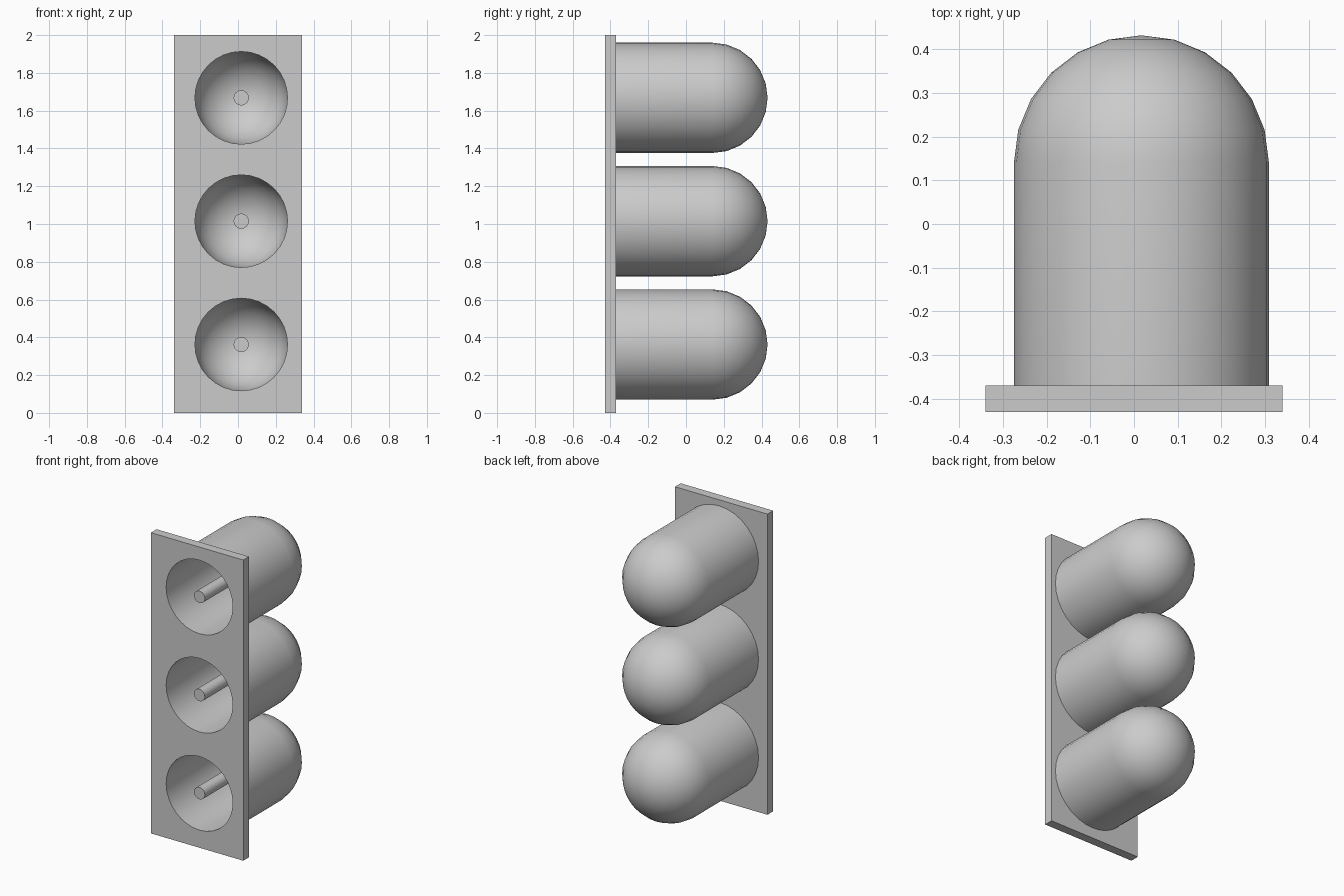
import bpy
import bmesh
from math import sin, cos, pi, radians
from mathutils import Matrix, Vector

cube = bpy.data.objects.get("Cube")
if cube:
    bpy.data.objects.remove(cube, do_unlink=True)

grey = bpy.data.materials.new("light_grey")
grey.use_nodes = True
grey.diffuse_color = (0.6, 0.6, 0.6, 1)
grey.node_tree.nodes["Principled BSDF"].inputs["Base Color"].default_value = (0.6, 0.6, 0.6, 1)

FRONT, PLATE_BACK, DOME_Y = -0.43, -0.37, 0.14
OUTER, INNER, PIN = 0.292, 0.245, 0.04
AXIS_X = 0.017
HEIGHTS = {"bottom": 0.362, "middle": 1.015, "top": 1.668}
SIDES = 32


def make_object(name, bm):
    bmesh.ops.recalc_face_normals(bm, faces=bm.faces)
    mesh = bpy.data.meshes.new(name)
    bm.to_mesh(mesh)
    bm.free()
    mesh.materials.append(grey)
    obj = bpy.data.objects.new(name, mesh)
    bpy.context.collection.objects.link(obj)
    return obj


def smooth(obj):
    bpy.ops.object.select_all(action="DESELECT")
    obj.select_set(True)
    bpy.context.view_layer.objects.active = obj
    bpy.ops.object.shade_smooth_by_angle(angle=radians(35))


def rod(name, radius, y0, y1, z):
    """Cylinder lying along y."""
    bm = bmesh.new()
    place = Matrix.Translation((AXIS_X, (y0 + y1) / 2, z)) @ Matrix.Rotation(pi / 2, 4, "X")
    bmesh.ops.create_cone(bm, cap_ends=True, segments=SIDES, radius1=radius,
                          radius2=radius, depth=y1 - y0, matrix=place)
    return make_object(name, bm)


def dome_profile(radius):
    """Straight wall followed by a quarter circle to the pole."""
    arc = [(radius * cos(i * pi / 12), DOME_Y + radius * sin(i * pi / 12)) for i in range(7)]
    return [(radius, PLATE_BACK)] + arc


def shell(name, z):
    """Hollow round-ended housing, open at the front."""
    bm = bmesh.new()
    points = dome_profile(OUTER)[::-1] + dome_profile(INNER)
    verts = [bm.verts.new((AXIS_X + r, y, z)) for r, y in points]
    edges = [bm.edges.new(pair) for pair in zip(verts, verts[1:])]
    bmesh.ops.spin(bm, geom=verts + edges, cent=Vector((AXIS_X, 0, z)),
                   axis=(0, 1, 0), angle=2 * pi, steps=SIDES, use_merge=True)
    bmesh.ops.remove_doubles(bm, verts=bm.verts, dist=0.0005)
    return make_object(name, bm)


# Front plate
bm = bmesh.new()
bmesh.ops.create_cube(bm, size=1, matrix=Matrix.Translation((0, (FRONT + PLATE_BACK) / 2, 1))
                      @ Matrix.Diagonal((0.68, PLATE_BACK - FRONT, 2, 1)))
plate = make_object("front_plate", bm)

for level, z in HEIGHTS.items():
    # Round opening through the plate
    cutter = rod("opening_cutter", INNER, FRONT - 0.1, PLATE_BACK + 0.1, z)
    cutter.hide_render = True
    cut = plate.modifiers.new("opening", "BOOLEAN")
    cut.operation = "DIFFERENCE"
    cut.solver = "EXACT"
    cut.object = cutter
    bpy.context.view_layer.objects.active = plate
    bpy.ops.object.modifier_apply(modifier=cut.name)
    bpy.data.objects.remove(cutter, do_unlink=True)

    # Housing and its central pin
    smooth(shell(level + "_housing", z))
    smooth(rod(level + "_pin", PIN, FRONT, DOME_Y + INNER, z))

smooth(plate)
